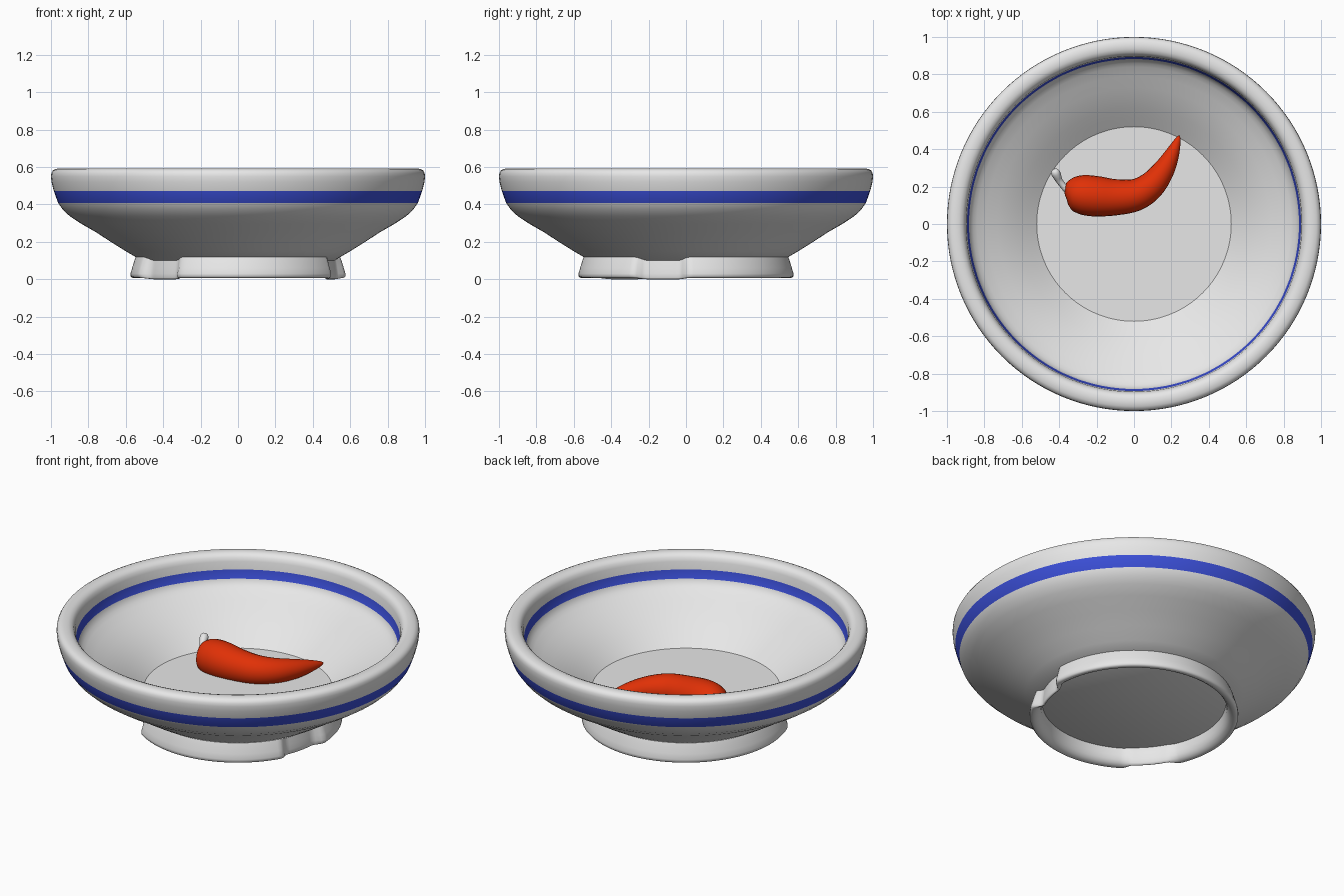
import bpy, bmesh, math
from mathutils import Vector

if "Cube" in bpy.data.objects:
    bpy.data.objects.remove(bpy.data.objects["Cube"])


def material(name, rgb):
    m = bpy.data.materials.new(name)
    m.diffuse_color = (*rgb, 1)
    m.use_nodes = True
    m.node_tree.nodes["Principled BSDF"].inputs["Base Color"].default_value = m.diffuse_color
    return m


WHITE = material("white glaze", (0.8, 0.8, 0.8))
BLUE = material("blue band", (0.045, 0.08, 0.70))
RED = material("chili red", (0.75, 0.03, 0.002))


def finish(name, bm, mats, angle=40):
    bmesh.ops.recalc_face_normals(bm, faces=bm.faces)
    me = bpy.data.meshes.new(name)
    bm.to_mesh(me)
    bm.free()
    ob = bpy.data.objects.new(name, me)
    bpy.context.collection.objects.link(ob)
    for m in mats:
        me.materials.append(m)
    bpy.ops.object.select_all(action='DESELECT')
    bpy.context.view_layer.objects.active = ob
    ob.select_set(True)
    bpy.ops.object.shade_smooth_by_angle(angle=math.radians(angle))
    return ob


def lathe(profile, steps, closed=False, shape=None):
    """Spin (radius, height) points round z; shape may alter a point by angle."""
    bm = bmesh.new()
    rings = []
    for i in range(steps):
        a = 2 * math.pi * i / steps
        ring = []
        for r, z in profile:
            if shape:
                r, z = shape(r, z, math.degrees(a))
            ring.append(bm.verts.new((r * math.cos(a), r * math.sin(a), z)))
        rings.append(ring)
    n = len(profile)
    for i in range(steps):
        p, q = rings[i], rings[(i + 1) % steps]
        for j in range(n if closed else n - 1):
            k = (j + 1) % n
            bm.faces.new((p[j], q[j], q[k], p[k]))
    if not closed:
        bm.faces.new([r[0] for r in rings])
        bm.faces.new([r[-1] for r in rings])
    return bm


def smooth_path(pts, sub):
    """Catmull-Rom through (x, y, z, radius) points."""
    pts = [Vector(p) for p in pts]
    out = []
    for i in range(len(pts) - 1):
        a, b, c = pts[max(i - 1, 0)], pts[i], pts[i + 1]
        d = pts[min(i + 2, len(pts) - 1)]
        for s in range(sub):
            t = s / sub
            out.append(0.5 * (2 * b + (c - a) * t + (2 * a - 5 * b + 4 * c - d) * t * t
                              + (3 * b - a - 3 * c + d) * t ** 3))
    out.append(pts[-1])
    return out


def tube(name, pts, mat, sides=24, sub=5):
    path = smooth_path(pts, sub)
    bm = bmesh.new()
    rings = []
    for i, p in enumerate(path):
        t = (path[min(i + 1, len(path) - 1)] - path[max(i - 1, 0)]).to_3d().normalized()
        u = t.cross(Vector((0, 0, 1))).normalized()
        v = u.cross(t)
        c, r = p.to_3d(), max(p[3], 0.002)
        rings.append([bm.verts.new(c + r * (u * math.cos(2 * math.pi * k / sides)
                                            + v * math.sin(2 * math.pi * k / sides)))
                      for k in range(sides)])
    for p, q in zip(rings, rings[1:]):
        for k in range(sides):
            m = (k + 1) % sides
            bm.faces.new((p[k], p[m], q[m], q[k]))
    bm.faces.new(rings[0])
    bm.faces.new(rings[-1])
    return finish(name, bm, [mat], 60)


# Bowl: underside, outer wall, rounded rim, inner wall, flat floor
outside = [(0.515, 0.10), (0.60, 0.15), (0.68, 0.20), (0.76, 0.252), (0.84, 0.298),
           (0.90, 0.338), (0.935, 0.37), (0.962, 0.408), (0.985, 0.473), (0.997, 0.52),
           (1.0, 0.55), (0.998, 0.568), (0.99, 0.582), (0.975, 0.590), (0.955, 0.593)]
inside = [(0.935, 0.592), (0.917, 0.585), (0.905, 0.572), (0.897, 0.55), (0.893, 0.503),
          (0.882, 0.452), (0.873, 0.433), (0.86, 0.418), (0.84, 0.403), (0.79, 0.374),
          (0.73, 0.341), (0.67, 0.305), (0.62, 0.271), (0.57, 0.235), (0.52, 0.198)]
bm = lathe(outside + inside, 128)
# Blue bands, chosen by height on the outer and inner walls
for f in bm.faces:
    c = f.calc_center_median()
    wall = max(v.co.xy.length for v in f.verts)
    low, high = (0.41, 0.47) if wall > 0.93 else (0.455, 0.50)
    if low < c.z < high:
        f.material_index = 1
finish("bowl", bm, [WHITE, BLUE], 36)


# Foot ring with two worn-in notches
def notch(r, z, deg):
    depth = 0
    for mid, half in ((-14, 14), (220, 15)):
        d = abs((deg - mid + 180) % 360 - 180)
        depth = max(depth, min(1, max(0, (half + 2 - d) / 6)))
    depth = depth * depth * (3 - 2 * depth)
    thin = 0.497 + (r - 0.505) * 0.4
    return r + (thin - r) * depth, z - 0.007 * depth * (z < 0.03)


foot_profile = [(0.505, 0.115), (0.53, 0.126), (0.545, 0.122), (0.554, 0.10), (0.566, 0.06),
                (0.575, 0.03), (0.574, 0.016), (0.568, 0.009), (0.558, 0.007), (0.545, 0.009),
                (0.53, 0.018), (0.518, 0.034), (0.51, 0.06)]
finish("foot_ring", lathe(foot_profile, 180, True, notch), [WHITE], 50)

# Chili pepper lying on the floor
H = 0.25
tube("chili", [(-0.368, 0.150, H, 0.0), (-0.36, 0.152, H, 0.05), (-0.335, 0.155, H, 0.084),
               (-0.28, 0.156, H, 0.105), (-0.20, 0.148, H, 0.108), (-0.10, 0.143, H, 0.097),
               (0.01, 0.156, H, 0.086), (0.095, 0.209, H - 0.003, 0.074),
               (0.16, 0.292, H - 0.006, 0.058), (0.205, 0.378, H - 0.01, 0.038),
               (0.234, 0.45, H - 0.014, 0.016), (0.242, 0.472, H - 0.014, 0.003)], RED)

# Pale hooked stem with a blunt end
tube("chili_stem", [(-0.33, 0.165, 0.255, 0.03), (-0.37, 0.195, 0.262, 0.018),
                    (-0.398, 0.23, 0.272, 0.018), (-0.412, 0.258, 0.285, 0.023),
                    (-0.42, 0.275, 0.292, 0.024), (-0.426, 0.288, 0.296, 0.017),
                    (-0.429, 0.294, 0.298, 0.0)], WHITE, 14, 4)
